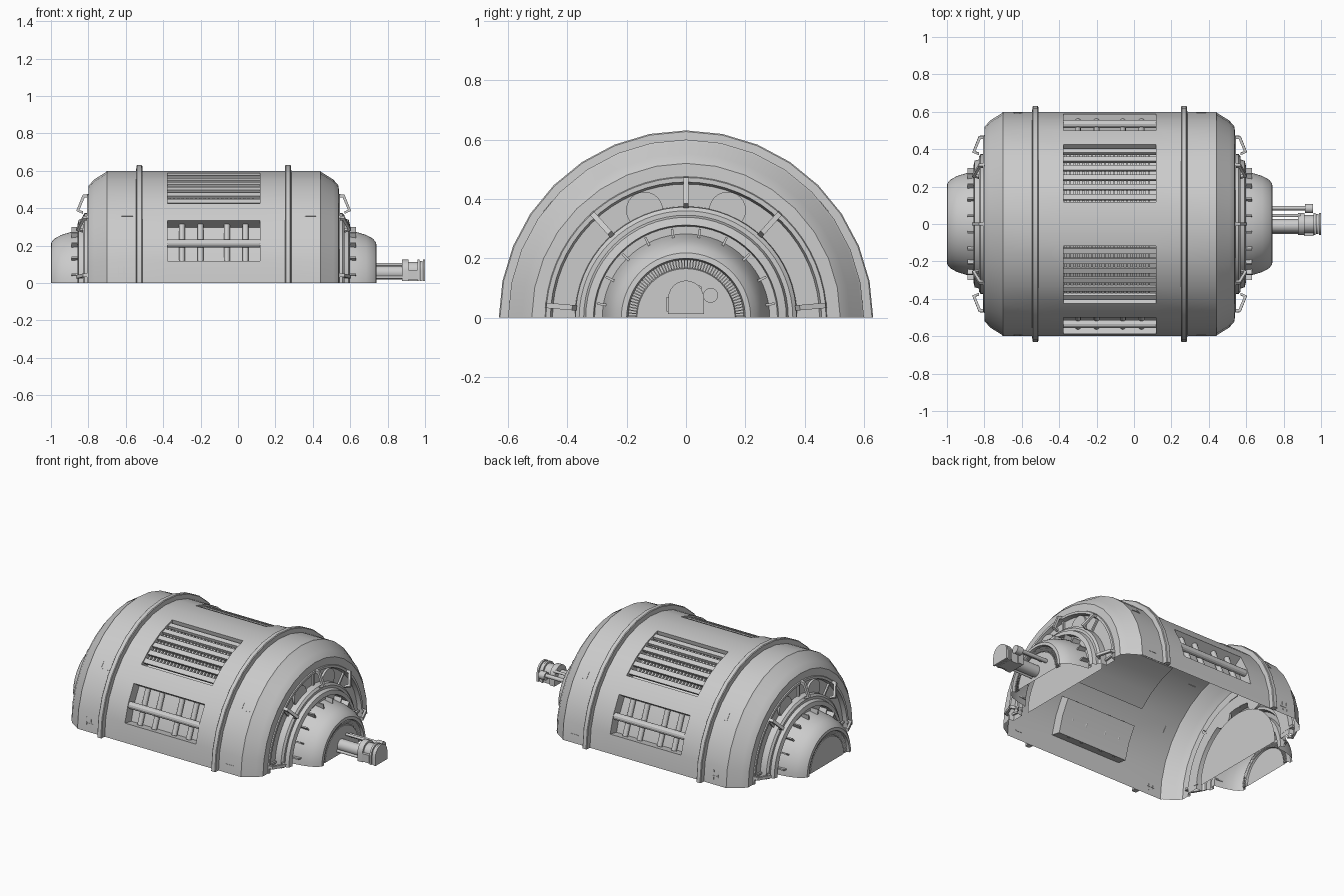
import bpy, bmesh
from math import radians, cos, sin, pi
from mathutils import Matrix, Vector

if "Cube" in bpy.data.objects:
    bpy.data.objects.remove(bpy.data.objects["Cube"])

CX = -0.13          # the housing is symmetric about this x
X0 = (CX, 0, 0)


def finish(name, bm, loc=X0, mirror=""):
    me = bpy.data.meshes.new(name)
    bm.to_mesh(me)
    bm.free()
    ob = bpy.data.objects.new(name, me)
    bpy.context.collection.objects.link(ob)
    ob.location = loc
    if mirror:
        m = ob.modifiers.new("Mirror", 'MIRROR')
        m.use_axis = ("X" in mirror, "Y" in mirror, False)
        m.use_mirror_merge = False
    return ob


def revolve(bm, profile, a0=0, a1=180, n=16, caps=False, skip=None):
    """Sweep (x, radius) points about the x axis, angles measured from +y."""
    rows = []
    for i in range(n + 1):
        a = radians(a0 + (a1 - a0) * i / n)
        rows.append([bm.verts.new((u, r * cos(a), r * sin(a))) for u, r in profile])
    for i in range(n):
        for j in range(len(profile) - 1):
            if skip and skip(i, j):
                continue
            bm.faces.new((rows[i][j], rows[i + 1][j], rows[i + 1][j + 1], rows[i][j + 1]))
    if caps:
        bm.faces.new(rows[0])
        bm.faces.new(rows[-1][::-1])
    bmesh.ops.remove_doubles(bm, verts=bm.verts[:], dist=1e-5)


def polar_box(bm, size, u, r, ang):
    """Box of (x, radial, tangential) size placed around the axis."""
    mat = Matrix.Rotation(radians(ang), 4, 'X') @ Matrix.Translation((u, r, 0))
    bmesh.ops.create_cube(bm, size=1, matrix=mat @ Matrix.Diagonal((*size, 1)))


def rod(bm, p, q, r, seg=12):
    p, q = Vector(p), Vector(q)
    d = q - p
    mat = Matrix.Translation((p + q) / 2) @ d.to_track_quat('Z', 'Y').to_matrix().to_4x4()
    bmesh.ops.create_cone(bm, cap_ends=True, segments=seg, radius1=r, radius2=r,
                          depth=d.length, matrix=mat)


def polar(u, r, ang):
    a = radians(ang)
    return (u, r * cos(a), r * sin(a))


def prism(bm, pts, mat, width):
    """Extrude an outline lying in local x/y along local z, centred."""
    lo = [bm.verts.new(mat @ Vector((x, y, -width / 2))) for x, y in pts]
    hi = [bm.verts.new(mat @ Vector((x, y, width / 2))) for x, y in pts]
    faces = [bm.faces.new(lo[::-1]), bm.faces.new(hi)]
    for i in range(len(pts)):
        k = (i + 1) % len(pts)
        faces.append(bm.faces.new((lo[i], lo[k], hi[k], hi[i])))
    bmesh.ops.recalc_face_normals(bm, faces=faces)


# Half-round hull, open below, with four vent openings
V = 0.2475
end = [(V, .6), (.57, .6), (.577, .592), (.64, .553), (.668, .52), (.67, .475)]
hull = [(-u, r) for u, r in end[::-1]] + end
vent_rows = {1, 2, 4, 5, 6, 9, 10, 11, 13, 14}
bm = bmesh.new()
revolve(bm, hull, skip=lambda i, j: j == len(end) - 1 and i in vent_rows)
finish("hull_shell", bm)

# Raised hoops
bm = bmesh.new()
revolve(bm, [(.38, .6), (.382, .627), (.386, .631), (.409, .631), (.413, .627), (.415, .6)], caps=True)
finish("hoop_ribs", bm, mirror="X")

# Vent recesses
bm = bmesh.new()
for a0, a1, n in ((11.25, 33.75, 2), (45, 78.75, 3)):
    revolve(bm, [(-V, .6), (-V, .535), (V, .535), (V, .6)], a0, a1, n, caps=True)
finish("vent_recesses", bm, mirror="Y")

# Upper vent slats with small fins between them
bm = bmesh.new()
for k in range(6):
    ang = 48.2 + 5.5 * k
    polar_box(bm, (2 * V, .018, .03), 0, .58, ang)
    for i in range(20):
        polar_box(bm, (.012, .03, .036), -V + .0125 + i * .0234, .556, ang + 2.75)
finish("upper_vent_slats", bm, mirror="Y")

# Lower vent pipes
bm = bmesh.new()
rod(bm, polar(-V, .575, 21.5), polar(V, .575, 21.5), .021)
for u in (-.17, -.07, .07, .17):
    rod(bm, polar(u, .56, 11.3), polar(u, .56, 33.7), .016)
finish("lower_vent_pipes", bm, mirror="Y")

# Stepped end collar, then domed hub with recessed face
bm = bmesh.new()
revolve(bm, [(.67, .475), (.676, .472), (.676, .457), (.65, .45), (.65, .375), (.69, .373),
             (.70, .36), (.70, .345), (.722, .338), (.728, .312), (.705, .308), (.705, .28)], n=32)
finish("end_collars", bm, mirror="X")

bm = bmesh.new()
revolve(bm, [(.705, .282), (.765, .272), (.815, .257), (.85, .238), (.868, .218), (.87, .2),
             (.845, .195), (.845, .168), (.855, .165), (.855, 0)], n=32)
finish("hubs", bm, mirror="X")

# Flat inner bulkheads
bm = bmesh.new()
revolve(bm, [(.645, .33), (.645, 0)], n=32)
finish("bulkheads", bm, mirror="X")

# Fins around the hub base and fine teeth inside the hub rim
bm = bmesh.new()
for k in range(10):
    polar_box(bm, (.05, .032, .008), .735, .287, 9 + 18 * k)
for k in range(60):
    polar_box(bm, (.014, .026, .004), .849, .182, 1.5 + 3 * k)
finish("hub_fins", bm, mirror="X")

# Bracket clamps on the end faces
clamp = [(.65, .478), (.70, .472), (.735, .385), (.70, .37), (.70, .384),
         (.718, .39), (.69, .457), (.65, .457)]
bm = bmesh.new()
for ang in (5, 48, 90, 132, 175):
    rot = Matrix.Rotation(radians(ang), 4, 'X')
    prism(bm, clamp, rot, .018)
    polar_box(bm, (.012, .1, .012), .655, .42, ang)
finish("end_clamps", bm, mirror="X")

# Round bosses on the end faces
bm = bmesh.new()
for s in (-1, 1):
    rod(bm, (.65, .14 * s, .362), (.664, .14 * s, .362), .062, 24)
finish("end_bosses", bm, mirror="X")

# Fine panel seams on the hull
bm = bmesh.new()
for u in (-.49, .49):
    for ang in (36.8, 143.2):
        polar_box(bm, (.055, .004, .004), u + .03, .598, ang)
        polar_box(bm, (.004, .004, .045), u, .597, ang + (2 if ang < 90 else -2))
    for ang in (5, 68, 112, 175):
        polar_box(bm, (.05, .004, .004), u, .597, ang)
for u in (-.51, -.48):
    polar_box(bm, (.004, .004, .06), u, .597, 5.6)
    polar_box(bm, (.004, .004, .06), u, .597, 174.4)
finish("panel_seams", bm)

# Drive shaft and side rods
bm = bmesh.new()
rod(bm, (.72, -.01, .055), (.89, -.01, .055), .036, 20)
rod(bm, (.72, .085, .08), (.92, .085, .08), .012)
rod(bm, (.72, .045, .10), (.89, .045, .10), .008)
rod(bm, (.72, -.045, .03), (.89, -.045, .03), .008)
finish("drive_shaft", bm, loc=(0, 0, 0))


# Coupling head: arched plates with a side cylinder
def arch(r, zc, z0):
    pts = [(-r, z0), (r, z0)]
    return pts + [(r * cos(pi * k / 12), zc + r * sin(pi * k / 12)) for k in range(13)]


bm = bmesh.new()
basis = Matrix(((0, 0, 1, 0), (1, 0, 0, 0), (0, 1, 0, 0), (0, 0, 0, 1)))
for x, w, r in ((.893, .035, .06), (.935, .06, .048), (.965, .012, .06),
                (.98, .012, .054), (.994, .012, .06)):
    prism(bm, arch(r, .065, .012), Matrix.Translation((x, 0, 0)) @ basis, w)
rod(bm, (.915, .083, .075), (.957, .083, .075), .025, 20)
bmesh.ops.create_cube(bm, size=1, matrix=Matrix.Translation((.935, -.055, .045)) @ Matrix.Diagonal((.05, .02, .05, 1)))
finish("coupling_head", bm, loc=(0, 0, 0))

# Smooth shading with crisp edges
for ob in bpy.context.collection.objects:
    ob.select_set(True)
    bpy.context.view_layer.objects.active = ob
bpy.ops.object.shade_smooth_by_angle(angle=radians(25))
